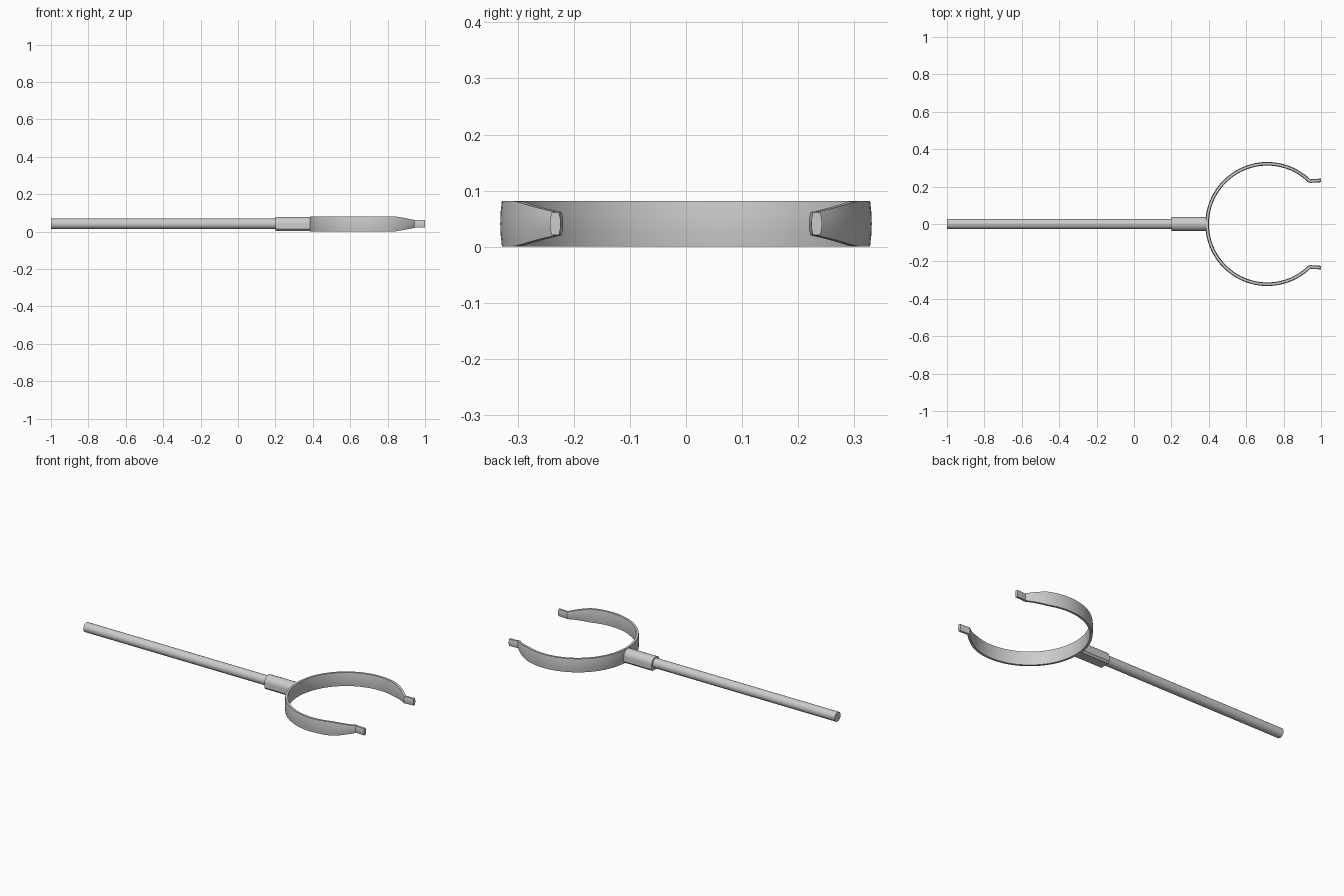
import bpy, math
from mathutils import Vector

if "Cube" in bpy.data.objects:
    bpy.data.objects.remove(bpy.data.objects["Cube"])

ZC = 0.041          # height of the common axis
CX, R = 0.713, 0.322  # ring centre and middle radius


def make_mesh(name, verts, faces, angle=35):
    me = bpy.data.meshes.new(name)
    me.from_pydata([tuple(v) for v in verts], [], faces)
    ob = bpy.data.objects.new(name, me)
    bpy.context.collection.objects.link(ob)
    bpy.ops.object.select_all(action='DESELECT')
    ob.select_set(True)
    bpy.context.view_layer.objects.active = ob
    bpy.ops.object.mode_set(mode='EDIT')
    bpy.ops.mesh.select_all(action='SELECT')
    bpy.ops.mesh.normals_make_consistent(inside=False)
    bpy.ops.object.mode_set(mode='OBJECT')
    bpy.ops.object.shade_smooth_by_angle(angle=math.radians(angle))
    return ob


def loft(name, rings, angle=35):
    n = len(rings[0])
    verts = [v for r in rings for v in r]
    faces = [(i * n + j, i * n + (j + 1) % n, (i + 1) * n + (j + 1) % n, (i + 1) * n + j)
             for i in range(len(rings) - 1) for j in range(n)]
    faces += [tuple(range(n)), tuple(range(len(verts) - n, len(verts)))]
    return make_mesh(name, verts, faces, angle)


# Handle rod
circle = [(0.028 * math.cos(2 * math.pi * k / 32), 0.028 * math.sin(2 * math.pi * k / 32)) for k in range(32)]
loft("handle_rod", [[Vector((x, y, ZC + z)) for y, z in circle] for x in (-1.0, 0.24)])

# Socket: rounded top, flat underside
arch = [(0.038 * math.cos(math.pi * k / 16), 0.038 * math.sin(math.pi * k / 16)) for k in range(17)]
arch += [(-0.038, -0.026), (-0.028, -0.037), (0.028, -0.037), (0.038, -0.026)]
loft("handle_socket", [[Vector((x, y, ZC + z)) for y, z in arch] for x in (0.2, 0.392)])

# Open ring clip: one band swept round the arc with narrowed straight tips
end = math.radians(46)
half = []
for k in range(33):
    a = end + (math.pi - end) * k / 32
    half.append(Vector((CX + R * math.cos(a), R * math.sin(a), 0)))
half = [Vector((1.0, 0.233, 0)), Vector((0.953, 0.231, 0)), Vector((0.94, 0.2285, 0))] + half
path = half + [Vector((p.x, -p.y, 0)) for p in reversed(half[:-1])]


def half_height(x):
    # narrows from the full band to the tip
    t = min(max((x - 0.83) / 0.115, 0), 1)
    return 0.0405 - 0.0205 * t ** 1.2


rings = []
for i, p in enumerate(path):
    t = (path[min(i + 1, len(path) - 1)] - path[max(i - 1, 0)]).normalized()
    out = Vector((t.y, -t.x, 0))
    h = half_height(p.x)
    # slightly bulged strip section
    side = [(0.0065 + 0.003 * (1 - s * s), s) for s in (-1, -0.5, 0, 0.5, 1)]
    section = side + [(-w, s) for w, s in reversed(side)]
    rings.append([p + out * w + Vector((0, 0, ZC + s * h)) for w, s in section])
loft("ring_clip", rings)
